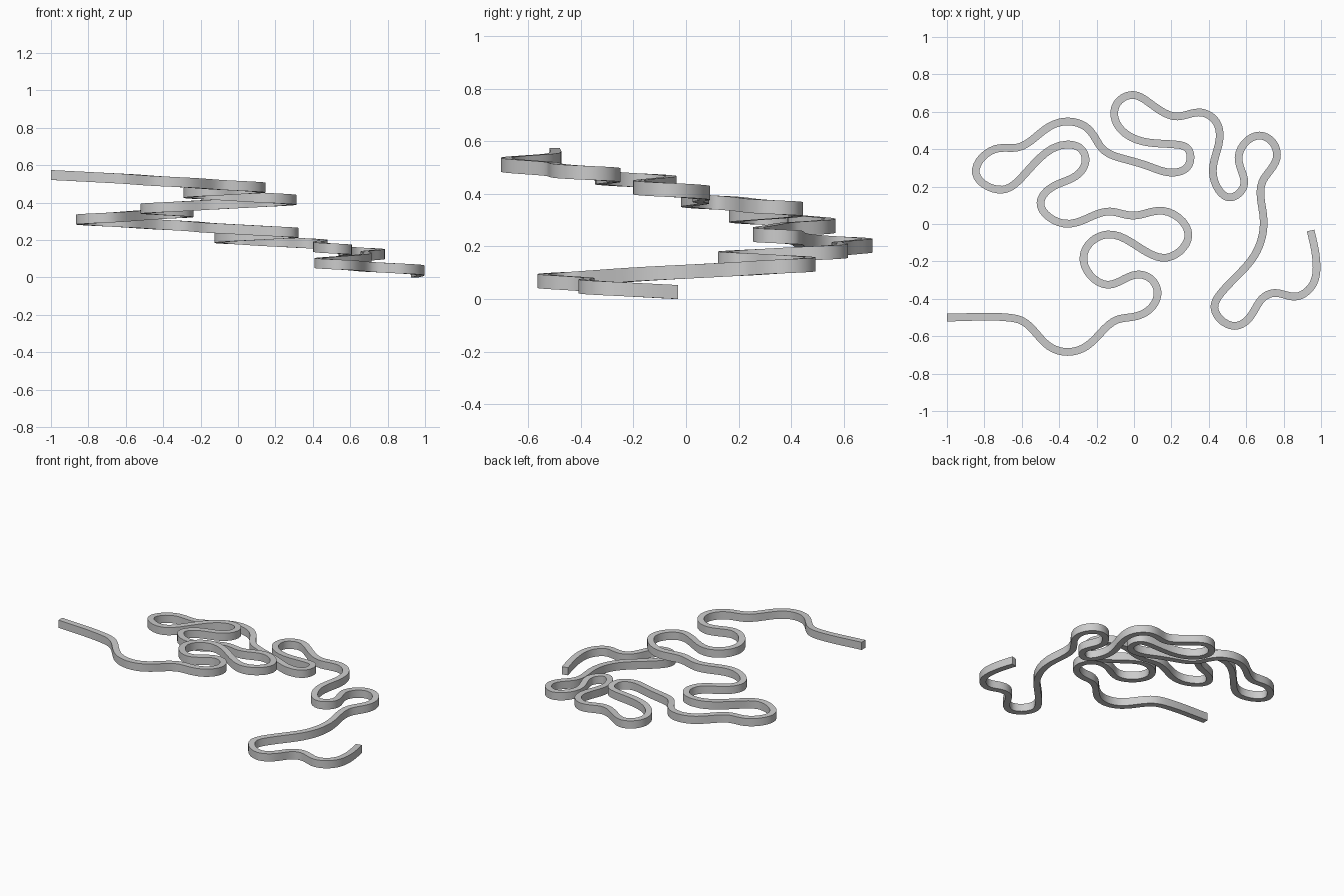
import bpy, bmesh
from mathutils import Vector

if "Cube" in bpy.data.objects:
    bpy.data.objects.remove(bpy.data.objects["Cube"])

WIDTH, HEIGHT, DROP, STEPS = 0.041, 0.053, 0.521, 7

# centre line of the track seen from above, start (high) to end (low)
PATH = [
    (-1, -.5), (-.675, -.5), (-.602, -.516), (-.452, -.655), (-.355, -.684), (-.249, -.65),
    (-.088, -.511), (.003, -.495), (.088, -.452), (.126, -.372), (.094, -.297), (.019, -.27),
    (-.14, -.325), (-.27, -.195), (-.233, -.099), (-.142, -.056), (.083, -.158), (.179, -.179),
    (.291, -.061), (.158, .07), (-.008, .045), (-.131, .067), (-.377, .003), (-.5, .115),
    (-.457, .184), (-.291, .273), (-.259, .345), (-.286, .404), (-.356, .425), (-.596, .254),
    (-.703, .184), (-.845, .27), (-.741, .401), (-.623, .409), (-.452, .521), (-.356, .548),
    (-.254, .516), (-.203, .452), (-.169, .402), (-.05, .347), (.083, .307), (.211, .275),
    (.291, .313), (.286, .404), (.222, .425), (-.013, .463), (-.099, .553), (-.094, .639),
    (-.008, .69), (.072, .655), (.233, .575), (.361, .596), (.441, .543), (.457, .452),
    (.425, .249), (.516, .142), (.586, .2), (.559, .356), (.671, .473), (.746, .43),
    (.762, .35), (.687, .227), (.693, .024), (.644, -.168), (.468, -.366), (.43, -.447),
    (.537, -.545), (.618, -.5), (.698, -.388), (.751, -.369), (.864, -.388), (.955, -.324),
    (.976, -.217), (.944, -.035)]


def smooth_path(points, steps):
    """Curvature-continuous spline through the points."""
    p = [Vector(q) for q in points]
    n = len(p)
    h = [(p[i + 1] - p[i]).length for i in range(n - 1)]
    d = [(p[i + 1] - p[i]) / h[i] for i in range(n - 1)]
    m = [d[0]] + [(d[i - 1] + d[i]) / 2 for i in range(1, n - 1)] + [d[-1]]
    for _ in range(60):
        for i in range(1, n - 1):
            a, b = h[i - 1], h[i]
            m[i] = (3 * (b * d[i - 1] + a * d[i]) - b * m[i - 1] - a * m[i + 1]) / (2 * (a + b))
        m[-1] = 1.5 * d[-1] - 0.5 * m[-2]
    out = []
    for i in range(n - 1):
        for k in range(steps):
            t = k / steps
            out.append((2*t**3 - 3*t**2 + 1) * p[i] + (t**3 - 2*t**2 + t) * h[i] * m[i]
                       + (3*t**2 - 2*t**3) * p[i + 1] + (t**3 - t**2) * h[i] * m[i + 1])
    return out + [p[-1]]


# distance along the line drives the steady descent
line = smooth_path(PATH, STEPS)
dist = [0.0]
for a, b in zip(line, line[1:]):
    dist.append(dist[-1] + (b - a).length)

# sweep an upright rectangle along the line
bm = bmesh.new()
rings = []
for i, c in enumerate(line):
    t = (line[min(i + 1, len(line) - 1)] - line[max(i - 1, 0)]).normalized()
    side = Vector((-t.y, t.x)) * WIDTH / 2
    z = DROP * (1 - dist[i] / dist[-1])
    rings.append([bm.verts.new((*(c + s * side), z + dz))
                  for s, dz in ((-1, 0), (1, 0), (1, HEIGHT), (-1, HEIGHT))])
for r, q in zip(rings, rings[1:]):
    for k in range(4):
        bm.faces.new((r[k], r[(k + 1) % 4], q[(k + 1) % 4], q[k]))
bm.faces.new(rings[0])
bm.faces.new(rings[-1])
bmesh.ops.recalc_face_normals(bm, faces=bm.faces)

mesh = bpy.data.meshes.new("winding_track")
bm.to_mesh(mesh)
bm.free()
track = bpy.data.objects.new("winding_track", mesh)
bpy.context.collection.objects.link(track)
bpy.context.view_layer.objects.active = track
track.select_set(True)
bpy.ops.object.shade_smooth_by_angle()
